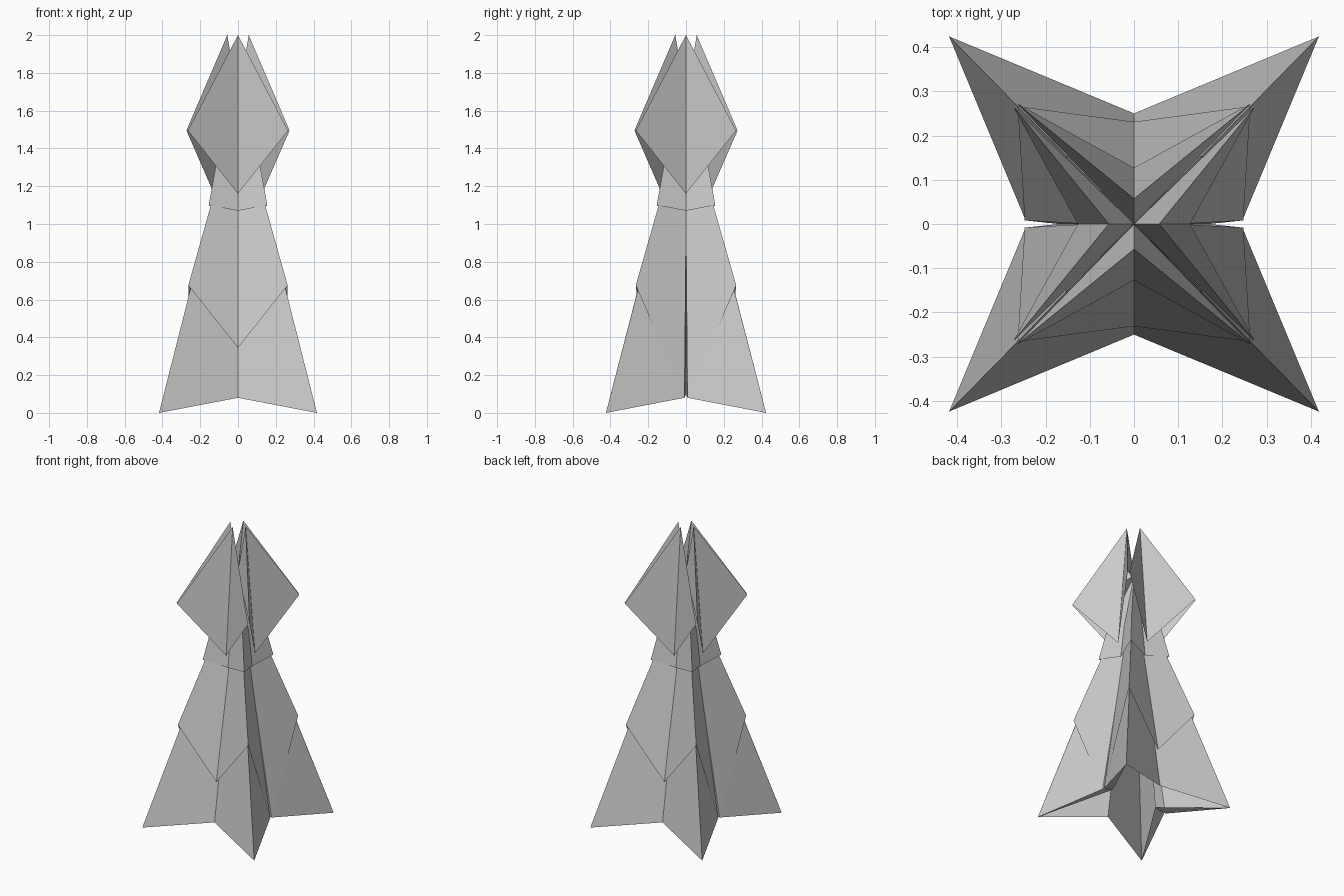
import bpy
from math import cos, sin, pi

if "Cube" in bpy.data.objects:
    bpy.data.objects.remove(bpy.data.objects["Cube"])

FRONT_BACK = (0, 2)
SIDES = (1, 3)
ALL = (0, 1, 2, 3)


def folded(name, pts, faces, turns):
    """Half of a front-facing panel (x >= 0), mirrored on x and turned by quarter turns."""
    for t in turns:
        c, s = round(cos(t * pi / 2)), round(sin(t * pi / 2))
        verts, polys = [], []
        for side in (1, -1):
            base = len(verts)
            for x, y, z in pts:
                x *= side
                verts.append((x * c - y * s, x * s + y * c, z))
            for f in faces:
                idx = [base + i for i in f]
                polys.append(idx if side == 1 else idx[::-1])
        me = bpy.data.meshes.new(name)
        me.from_pydata(verts, [], polys)
        me.update()
        ob = bpy.data.objects.new(name, me)
        bpy.context.collection.objects.link(ob)


# Nose: four kites, each with a wall folded in from its upper edge to the axis
folded("nose_kite",
       [(0, -.057, 2), (0, -.127, 1.16), (.265, -.273, 1.495), (0, 0, 1.68)],
       [(0, 1, 2), (0, 2, 3)], ALL)

# Collar: short skirt below the nose, rising to the hidden peak
folded("collar",
       [(0, -.107, 1.07), (.155, -.155, 1.1), (.117, -.117, 1.31),
        (0, -.077, 1.31), (0, 0, 1.68)],
       [(0, 1, 2, 3), (3, 2, 4)], ALL)

# Fins, front and back: closed valley between two diagonal points
folded("fin_panel",
       [(0, -.076, 1.16), (.124, -.124, 1.16), (.418, -.424, 0), (0, -.25, .08)],
       [(0, 3, 2, 1)], FRONT_BACK)

# Fins, left and right: valley split by a narrow slit
folded("fin_side_panel",
       [(0, -.072, 1.16), (.122, -.122, 1.16), (.424, -.418, 0),
        (.008, -.245, .08), (0, -.101, .98)],
       [(0, 4, 3, 2, 1)], SIDES)

# Pleat tucked in behind each slit
folded("slit_pleat",
       [(.008, -.245, .08), (0, -.101, .98), (0, -.17, .1), (.424, -.418, 0)],
       [(0, 1, 2), (0, 2, 3)], SIDES)

# Body flap with a V-shaped hem over the front and back fins
folded("body_flap",
       [(0, -.08, 1.16), (.127, -.127, 1.16), (.263, -.266, .675), (0, -.231, .345)],
       [(0, 3, 2, 1)], FRONT_BACK)

# The same flap wrapped round onto the slit sides
folded("body_flap_side",
       [(0, -.076, 1.16), (.127, -.127, 1.16), (.266, -.263, .675),
        (.008, -.247, .08), (0, -.104, .98)],
       [(0, 4, 3, 2, 1)], SIDES)
